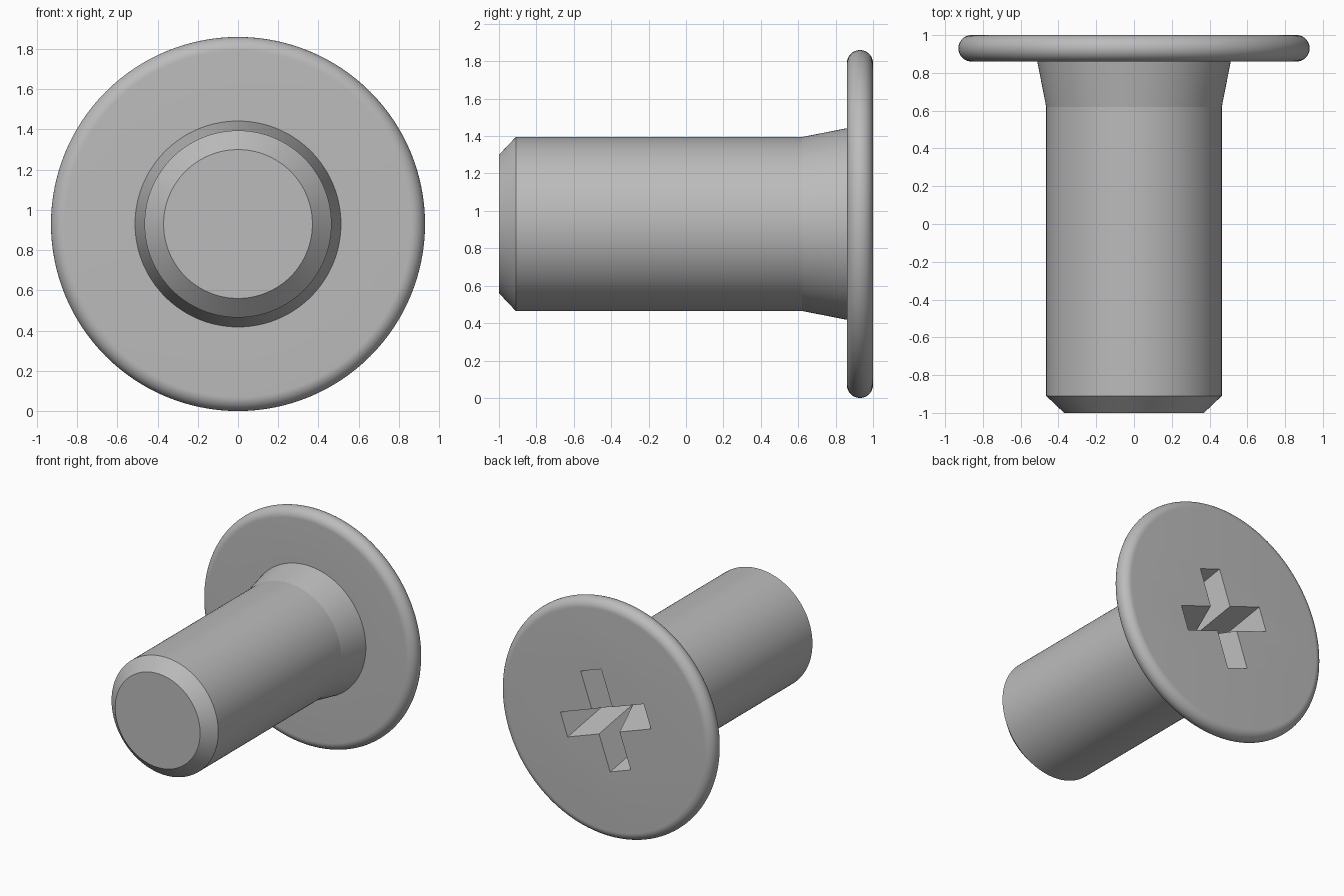
import bpy, bmesh, math
from mathutils import Matrix, Vector

old = bpy.data.objects.get("Cube")
if old:
    bpy.data.objects.remove(old, do_unlink=True)

HEAD_R, RIM = 0.93, 0.07
AXIS = Vector((0, 0, HEAD_R))

steel = bpy.data.materials.new("plain_grey_metal")
steel.use_nodes = True
grey = (0.5, 0.5, 0.5, 1)
steel.diffuse_color = grey
steel.node_tree.nodes["Principled BSDF"].inputs["Base Color"].default_value = grey


def make_object(name, bm):
    bmesh.ops.recalc_face_normals(bm, faces=bm.faces)
    mesh = bpy.data.meshes.new(name)
    bm.to_mesh(mesh)
    bm.free()
    mesh.materials.append(steel)
    obj = bpy.data.objects.new(name, mesh)
    obj.location = AXIS
    bpy.context.collection.objects.link(obj)
    return obj


# Screw body: (radius, y) profile turned about the y axis
profile = [(0, -1), (0.37, -1), (0.465, -0.91), (0.465, 0.62), (0.512, 0.86)]
STEPS = 24
for i in range(STEPS + 1):
    a = -math.pi / 2 + math.pi * i / STEPS
    profile.append((HEAD_R - RIM + RIM * math.cos(a), 1 - RIM + RIM * math.sin(a)))
profile.append((0, 1))

bm = bmesh.new()
ring = [bm.verts.new((r, y, 0)) for r, y in profile]
edges = [bm.edges.new(pair) for pair in zip(ring, ring[1:])]
bmesh.ops.spin(bm, geom=ring + edges, cent=(0, 0, 0), axis=(0, 1, 0),
               angle=math.tau, steps=128, use_merge=True)
bmesh.ops.remove_doubles(bm, verts=bm.verts, dist=1e-5)
# Merge the triangle fans into single flat end faces
bmesh.ops.dissolve_verts(bm, verts=[v for v in bm.verts if math.hypot(v.co.x, v.co.z) < 1e-4])
screw = make_object("screw_body", bm)

# Cross recess: two wedges whose walls all lean in to a ridge at the bottom
HALF_LEN, HALF_WIDTH, DEPTH, LIFT = 0.385, 0.095, 0.345, 0.03
grow = LIFT * HALF_WIDTH / DEPTH
bpy.context.view_layer.objects.active = screw
for turn in (0, 90):
    bm = bmesh.new()
    bmesh.ops.create_cube(bm, size=2)
    for v in bm.verts:
        x, y, z = v.co
        if y > 0:
            v.co = (x * (HALF_LEN + grow), 1 + LIFT, z * (HALF_WIDTH + grow))
        else:
            v.co = (x * (HALF_LEN - HALF_WIDTH), 1 - DEPTH, 0)
    bmesh.ops.remove_doubles(bm, verts=bm.verts, dist=1e-5)
    bm.transform(Matrix.Rotation(math.radians(19.5 + turn), 4, "Y"))
    cutter = make_object("recess_cutter", bm)
    cutter.hide_render = True
    bpy.context.view_layer.update()
    cut = screw.modifiers.new("cross_recess", "BOOLEAN")
    cut.operation, cut.solver, cut.object = "DIFFERENCE", "EXACT", cutter
    bpy.ops.object.modifier_apply(modifier=cut.name)
    bpy.data.objects.remove(cutter, do_unlink=True)

# Smooth the turned surfaces, keep the creases sharp
bpy.ops.object.select_all(action="DESELECT")
screw.select_set(True)
bpy.ops.object.shade_smooth_by_angle(angle=math.radians(10))
